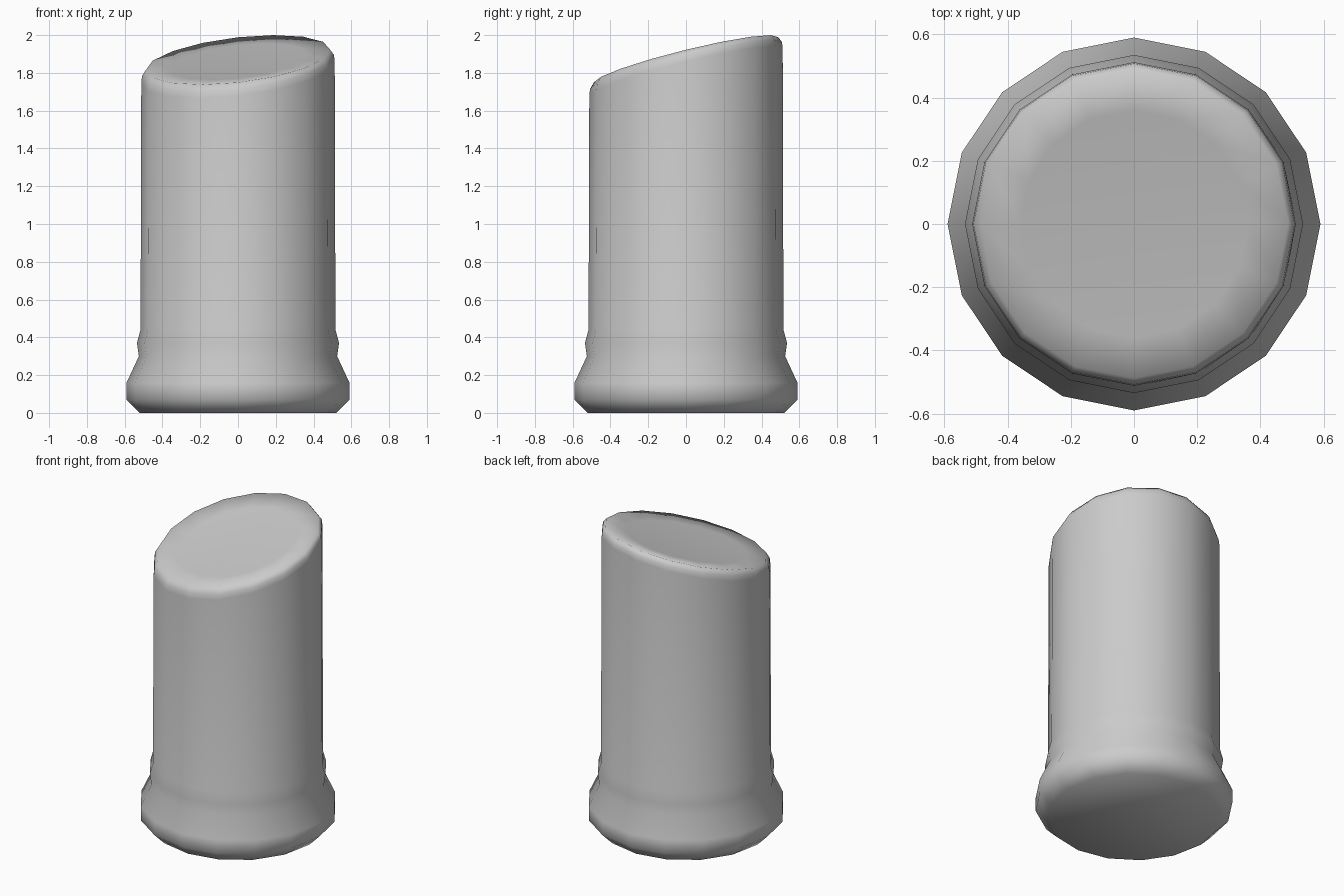
import bpy, bmesh, math

if "Cube" in bpy.data.objects:
    bpy.data.objects.remove(bpy.data.objects["Cube"])

SIDES = 16


def slant(x, y):
    # height of the obliquely cut top plane
    return 1.869 + 0.11 * x + 0.245 * y


# (radius, height) of the level rings, from the floor upward
PROFILE = [(0.52, 0.0), (0.59, 0.07), (0.59, 0.16), (0.525, 0.30),
           (0.535, 0.37), (0.516, 0.44)]
# (radius, offset from the slanted plane) of the cut end
CUT_END = [(0.512, -0.065), (0.508, -0.03), (0.488, 0.0), (0.36, -0.01)]

bm = bmesh.new()


def ring(radius, height):
    verts = []
    for i in range(SIDES):
        a = 2 * math.pi * i / SIDES
        x, y = radius * math.cos(a), radius * math.sin(a)
        verts.append(bm.verts.new((x, y, height(x, y))))
    return verts


rings = [ring(r, lambda x, y, z=z: z) for r, z in PROFILE]
rings += [ring(r, lambda x, y, d=d: slant(x, y) + d) for r, d in CUT_END]

# Side walls
for lower, upper in zip(rings, rings[1:]):
    for i in range(SIDES):
        j = (i + 1) % SIDES
        bm.faces.new((lower[i], lower[j], upper[j], upper[i]))

# Closed floor and slanted top
bm.faces.new(list(reversed(rings[0])))
bm.faces.new(rings[-1])

for f in bm.faces:
    f.smooth = True

mesh = bpy.data.meshes.new("slanted_post")
bm.to_mesh(mesh)
bm.free()
post = bpy.data.objects.new("slanted_post", mesh)
bpy.context.collection.objects.link(post)
